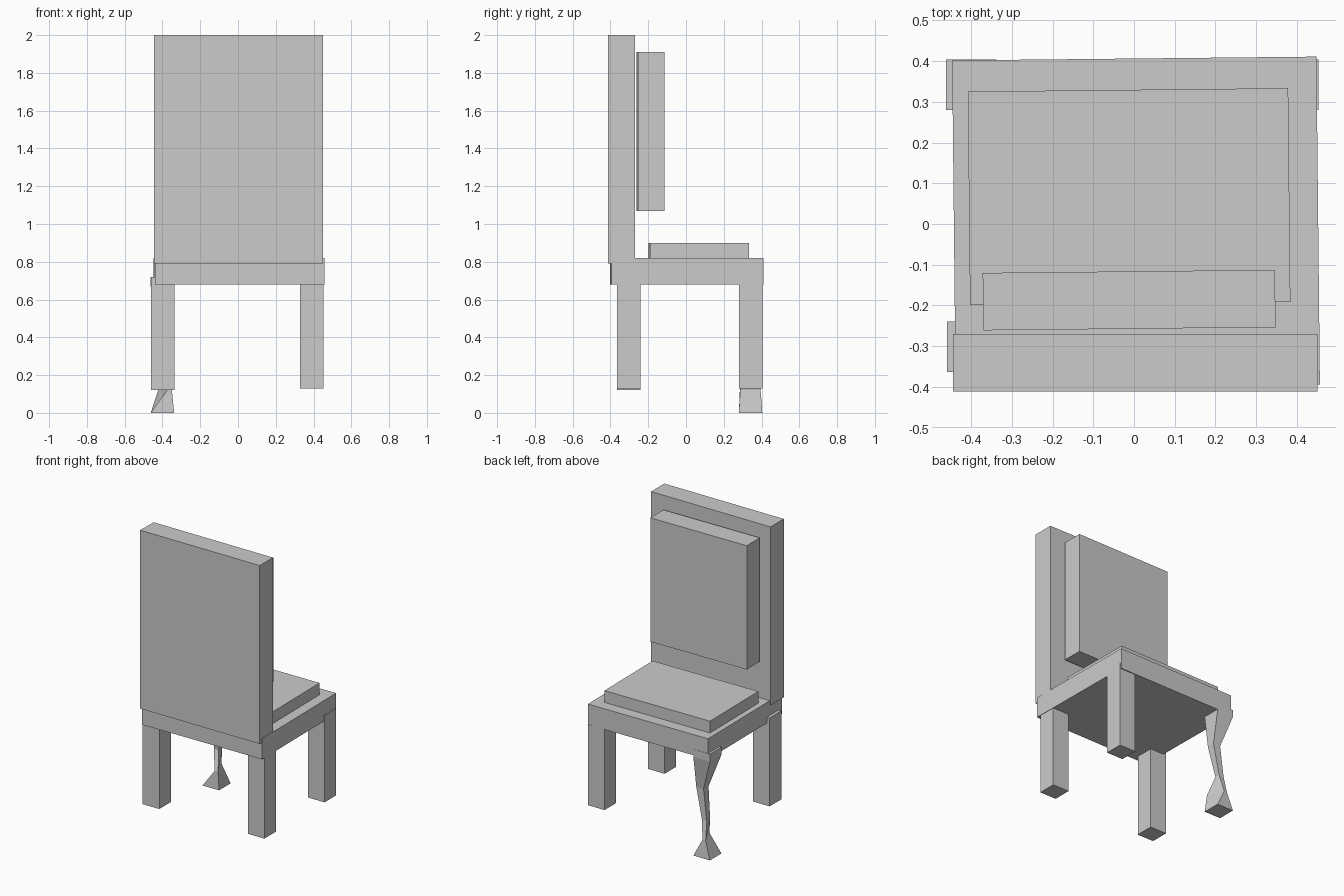
import bpy
import bmesh
from math import radians
from mathutils import Matrix

default = bpy.data.objects.get("Cube")
if default:
    bpy.data.objects.remove(default, do_unlink=True)

# One plain grey for the whole chair
GREY = (0.6, 0.6, 0.6, 1.0)
grey = bpy.data.materials.new("plain grey")
grey.use_nodes = True
grey.diffuse_color = GREY
grey.node_tree.nodes["Principled BSDF"].inputs["Base Color"].default_value = GREY


def finish(name, bm):
    bmesh.ops.recalc_face_normals(bm, faces=bm.faces)
    mesh = bpy.data.meshes.new(name)
    bm.to_mesh(mesh)
    bm.free()
    mesh.materials.append(grey)
    obj = bpy.data.objects.new(name, mesh)
    bpy.context.collection.objects.link(obj)
    return obj


def block(name, center, size, turn=0.0):
    """Box with a given centre and size, turned about z by some degrees."""
    bm = bmesh.new()
    bmesh.ops.create_cube(bm, size=1, matrix=Matrix.Diagonal((*size, 1)))
    obj = finish(name, bm)
    obj.location = center
    obj.rotation_euler.z = radians(turn)
    return obj


def square(x, y, half, z):
    return [(x + sx * half, y + sy * half, z)
            for sx, sy in ((-1, -1), (1, -1), (1, 1), (-1, 1))]


def loft(name, rings):
    """Closed skin through a stack of four-sided rings."""
    bm = bmesh.new()
    loops = [[bm.verts.new(p) for p in ring] for ring in rings]
    for low, high in zip(loops, loops[1:]):
        for i in range(4):
            j = (i + 1) % 4
            bm.faces.new((low[i], low[j], high[j], high[i]))
    bm.faces.new(loops[0][::-1])
    bm.faces.new(loops[-1])
    return finish(name, bm)


# Seat, backrest and their slightly turned cushions
TURN = 0.6
block("seat", (0.005, 0.004, 0.75), (0.895, 0.805, 0.14), TURN)
block("seat_cushion", (-0.012, 0.067, 0.86), (0.787, 0.525, 0.08), TURN)
block("backrest", (0.003, -0.341, 1.395), (0.896, 0.142, 1.21))
block("back_cushion", (-0.012, -0.187, 1.49), (0.718, 0.141, 0.84), TURN)

# Three straight legs, set into the seat
for name, x, y, foot in (("front_right_leg", -0.398, -0.302, 0.12),
                         ("front_left_leg", 0.391, -0.302, 0.13),
                         ("back_left_leg", 0.391, 0.342, 0.13)):
    block(name, (x, y, (foot + 0.72) / 2), (0.124, 0.124, 0.72 - foot))

# Twisted leg with a pinched ankle and a flared foot
ankle = [(-0.375, 0.285, 0.12), (-0.35, 0.287, 0.12),
         (-0.4, 0.395, 0.12), (-0.423, 0.393, 0.12)]
loft("back_right_leg", [
    square(-0.4, 0.342, 0.062, 0.0),
    ankle,
    square(-0.397, 0.352, 0.018, 0.24),
    square(-0.362, 0.341, 0.027, 0.45),
    square(-0.4, 0.342, 0.062, 0.67),
    square(-0.4, 0.342, 0.062, 0.72),
])
